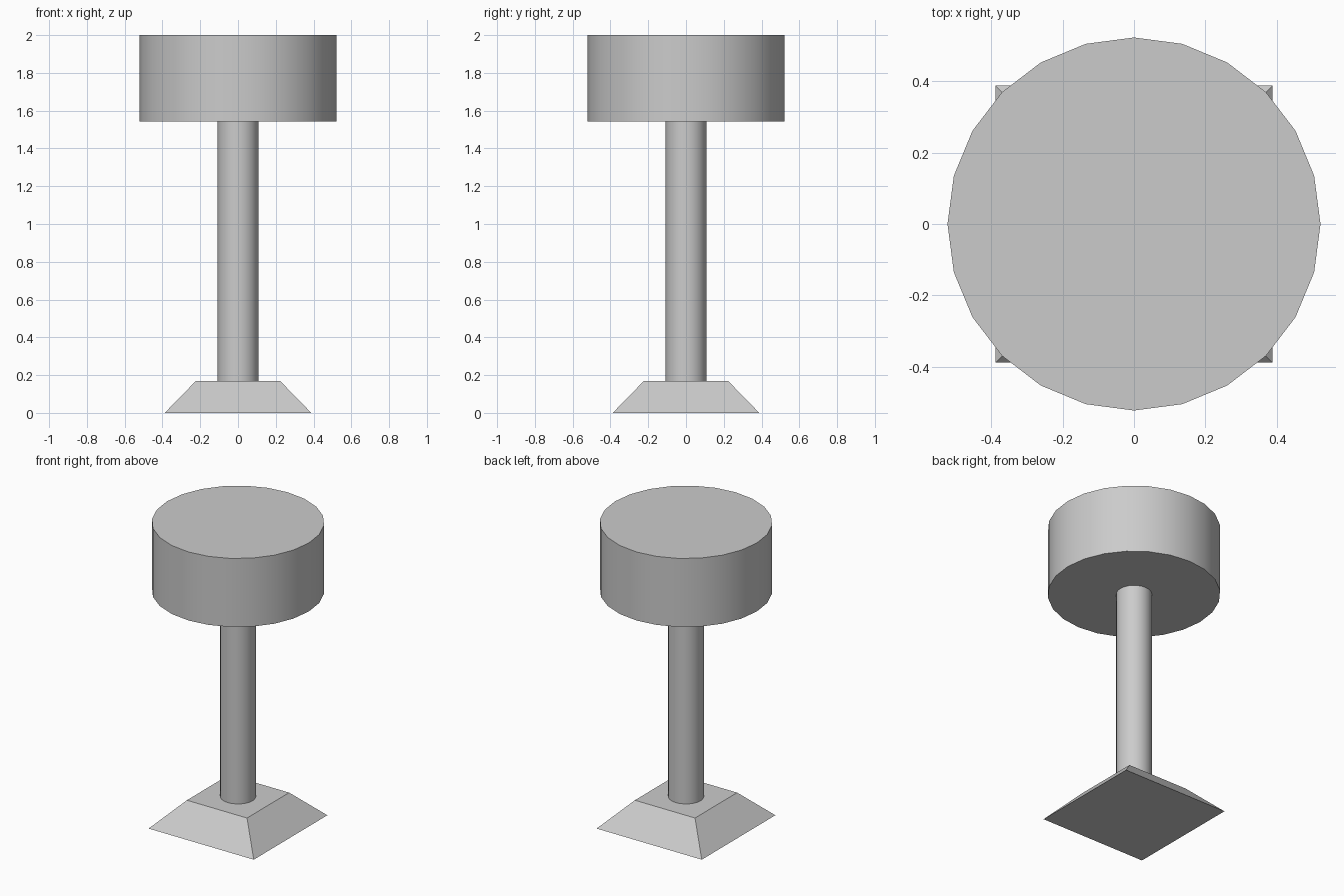
import bpy
import math

cube = bpy.data.objects.get("Cube")
if cube:
    bpy.data.objects.remove(cube, do_unlink=True)

# Single plain grey
grey = bpy.data.materials.new("plain_grey")
grey.use_nodes = True
colour = (0.6, 0.6, 0.6, 1.0)
grey.diffuse_color = colour
grey.node_tree.nodes["Principled BSDF"].inputs["Base Color"].default_value = colour


def finish(name):
    obj = bpy.context.object
    obj.name = name
    obj.data.materials.append(grey)
    return obj


def cylinder(name, radius, bottom, top):
    bpy.ops.mesh.primitive_cylinder_add(
        vertices=24, radius=radius, depth=top - bottom,
        location=(0, 0, (bottom + top) / 2))
    bpy.ops.object.shade_smooth_by_angle(angle=math.radians(30))
    return finish(name)


BASE_TOP, HEAD_BOTTOM, HEAD_TOP = 0.17, 1.543, 2.0

# Square base with sloping sides
bpy.ops.mesh.primitive_cube_add(size=1, location=(0, 0, 0))
base = finish("base")
for v in base.data.vertices:
    upper = v.co.z > 0
    half = 0.222 if upper else 0.388
    v.co = (math.copysign(half, v.co.x), math.copysign(half, v.co.y),
            BASE_TOP if upper else 0)

# Round column and wide drum on top
cylinder("column", 0.108, BASE_TOP, HEAD_BOTTOM)
cylinder("head", 0.522, HEAD_BOTTOM, HEAD_TOP)
